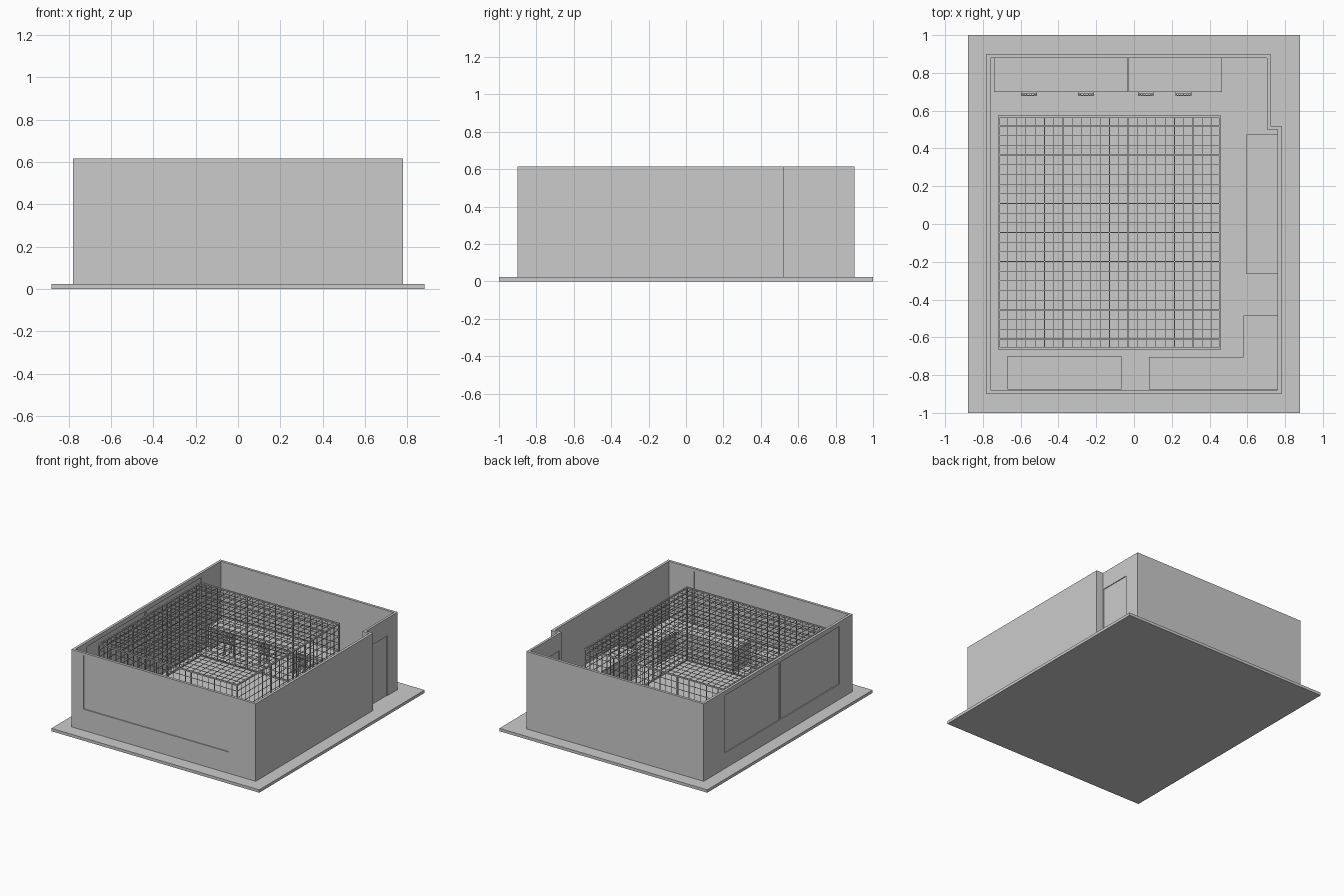
import bpy, bmesh

if "Cube" in bpy.data.objects:
    bpy.data.objects.remove(bpy.data.objects["Cube"])

FLOOR = 0.022
TOP = 0.615


def mesh_object(name, bm):
    bmesh.ops.recalc_face_normals(bm, faces=bm.faces)
    me = bpy.data.meshes.new(name)
    bm.to_mesh(me)
    bm.free()
    ob = bpy.data.objects.new(name, me)
    bpy.context.collection.objects.link(ob)
    return ob


def boxes(name, spans):
    """One object from boxes given as (x0, x1, y0, y1, z0, z1)."""
    bm = bmesh.new()
    for x0, x1, y0, y1, z0, z1 in spans:
        vs = bmesh.ops.create_cube(bm, size=1)['verts']
        for v in vs:
            v.co.x = x0 if v.co.x < 0 else x1
            v.co.y = y0 if v.co.y < 0 else y1
            v.co.z = z0 if v.co.z < 0 else z1
    return mesh_object(name, bm)


def prism(name, outline, z0, z1):
    bm = bmesh.new()
    f = bm.faces.new([bm.verts.new((x, y, z0)) for x, y in outline])
    ext = bmesh.ops.extrude_face_region(bm, geom=[f])['geom']
    for v in ext:
        if isinstance(v, bmesh.types.BMVert):
            v.co.z = z1
    return mesh_object(name, bm)


# ground slab
boxes("ground_slab", [(-0.88, 0.88, -1, 1, 0, FLOOR)])

# walls: hollow outline with a notch at the back right
outer = [(-.78, -.9), (.78, -.9), (.78, .52), (.722, .52), (.722, .9), (-.78, .9)]
inner = [(-.76, -.88), (.76, -.88), (.76, .5), (.704, .5), (.704, .88), (-.76, .88)]
bm = bmesh.new()
rings = [[bm.verts.new((x, y, z)) for x, y in pts]
         for pts, z in ((outer, FLOOR), (outer, TOP), (inner, TOP), (inner, FLOOR))]
for a, b in zip(rings, rings[1:] + rings[:1]):
    for i in range(6):
        j = (i + 1) % 6
        bm.faces.new((a[i], a[j], b[j], b[i]))
walls = mesh_object("walls", bm)

# openings cut through the walls, each filled by a thin recessed pane
openings = {
    "front_window": (-.68, .55, -.91, -.87, .185, .595),
    "left_window_rear": (-.79, -.75, -.018, .645, .14, .58),
    "left_window_front": (-.79, -.75, -.74, -.034, .14, .58),
    "entrance_door": (.694, .732, .525, .775, .0, .48),
}
for name, s in openings.items():
    cutter = boxes(name + "_cutter", [s])
    mod = walls.modifiers.new(name, 'BOOLEAN')
    mod.operation = 'DIFFERENCE'
    mod.solver = 'EXACT'
    mod.object = cutter
    bpy.context.view_layer.objects.active = walls
    bpy.ops.object.modifier_apply(modifier=name)
    bpy.data.objects.remove(cutter)
    x0, x1, y0, y1, z0, z1 = s
    z0 = max(z0, FLOOR)
    if x1 - x0 < 0.1:
        c = (x0 + x1) / 2
        x0, x1 = c - .003, c + .003
    else:
        c = (y0 + y1) / 2
        y0, y1 = c - .003, c + .003
    boxes(name, [(x0, x1, y0, y1, z0, z1)])

# wire cage: frame, then mesh on four sides and the top
X0, X1, Y0, Y1, Z0, Z1 = -.72, .46, -.66, .57, FLOOR, .585
P = .005


def steps(a, b, n):
    return [a + (b - a) * i / n for i in range(n + 1)]


frame = []
for y in (Y0, Y1):
    for z in (Z0 + P, Z1 - P):
        frame.append((X0, X1, y - P, y + P, z - P, z + P))
    for x in steps(X0 + P, X1 - P, 3):
        frame.append((x - P, x + P, y - P, y + P, Z0, Z1))
for x in (X0 + P, X1 - P):
    for z in (Z0 + P, Z1 - P):
        frame.append((x - P, x + P, Y0, Y1, z - P, z + P))
    for y in steps(Y0, Y1, 3)[1:-1]:
        frame.append((x - P, x + P, y - P, y + P, Z0, Z1))
boxes("cage_frame", frame)

W = .0017
xs, ys, zs = steps(X0, X1, 24)[1:-1], steps(Y0, Y1, 24)[1:-1], steps(Z0, Z1, 11)[1:-1]
zt = Z1 - P
boxes("cage_top_mesh",
      [(x - W, x + W, Y0, Y1, zt - W, zt + W) for x in xs] +
      [(X0, X1, y - W, y + W, zt - W, zt + W) for y in ys])
for name, y in (("cage_front_mesh", Y0), ("cage_back_mesh", Y1)):
    boxes(name, [(x - W, x + W, y - W, y + W, Z0, Z1) for x in xs] +
          [(X0, X1, y - W, y + W, z - W, z + W) for z in zs])
for name, x in (("cage_left_mesh", X0 + P), ("cage_right_mesh", X1 - P)):
    boxes(name, [(x - W, x + W, y - W, y + W, Z0, Z1) for y in ys] +
          [(x - W, x + W, Y0, Y1, z - W, z + W) for z in zs])

# desks along the back wall: top and side panels
for name, x0, x1 in (("long_desk", -.74, -.032), ("short_desk", -.028, .465)):
    boxes(name, [(x0, x1, .70, .88, .175, .19),
                 (x0, x0 + .015, .70, .88, FLOOR, .175),
                 (x1 - .015, x1, .70, .88, FLOOR, .175)])

# low cabinets and corner counter
boxes("front_cabinet", [(-.67, -.065, -.875, -.70, FLOOR, .19)])
boxes("side_cabinet", [(.595, .76, -.265, .475, FLOOR, .21)])
prism("corner_counter", [(.08, -.875), (.76, -.875), (.76, -.485), (.58, -.485),
                         (.58, -.705), (.08, -.705)], FLOOR, .19)

# chairs tucked under the desks, with slatted backs
for i, x in enumerate((-.555, -.255, .062, .262)):
    h = .042
    parts = [(x - h, x + h, .69, .77, .1, .11)]
    for sx in (-1, 1):
        lx = x + sx * (h - .004)
        parts.append((lx - .004, lx + .004, .684, .692, FLOOR, .195))
        parts.append((lx - .004, lx + .004, .76, .768, FLOOR, .1))
    for z in (.122, .14, .158, .176):
        parts.append((x - h, x + h, .678, .684, z, z + .011))
    for k in (-2, -1, 0, 1, 2):
        sx = x + k * .014
        parts.append((sx - .002, sx + .002, .684, .69, .11, .193))
    boxes(f"chair_{i + 1}", parts)
